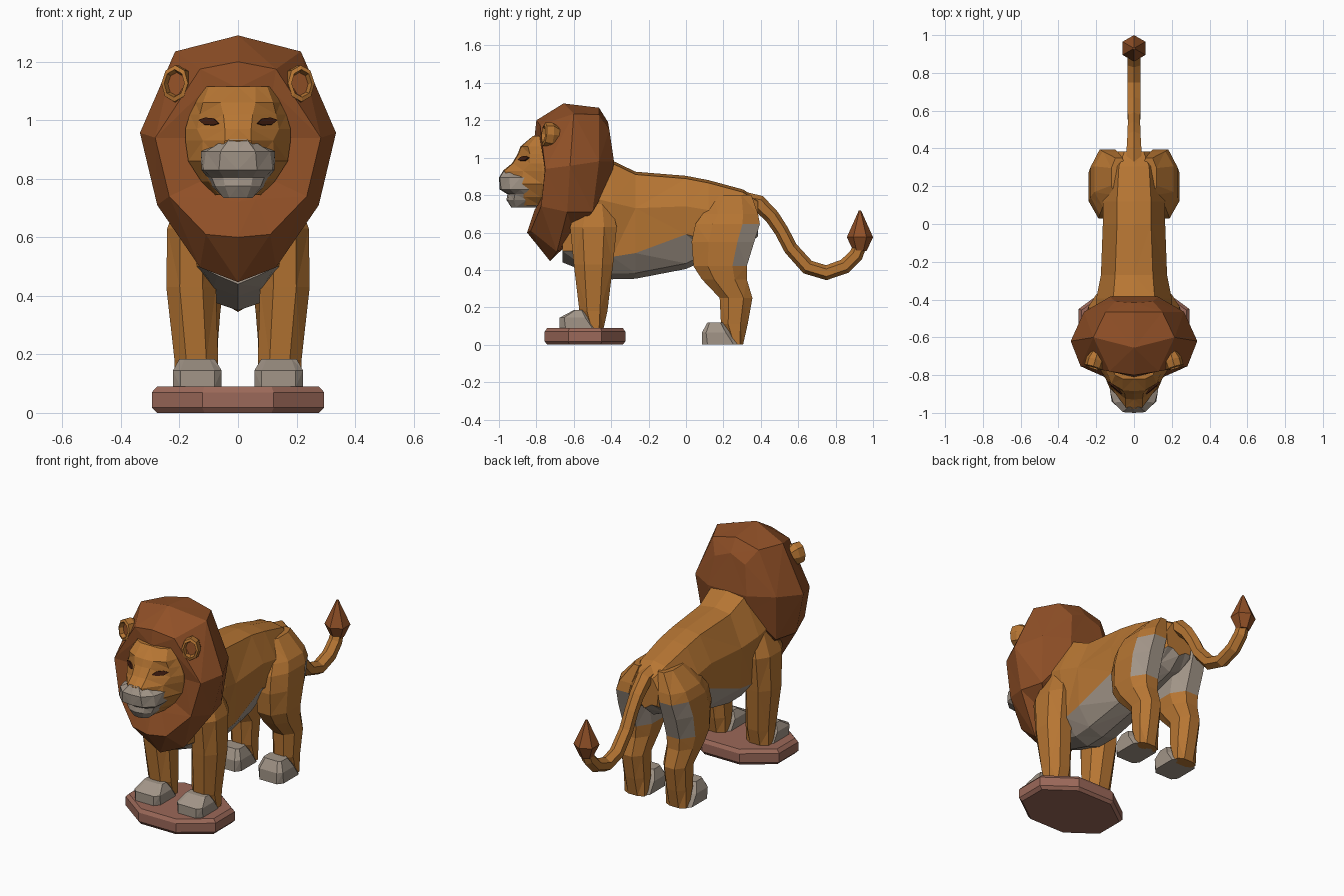
import bpy, bmesh, math
from mathutils import Vector


def material(name, rgb):
    m = bpy.data.materials.new(name)
    m.diffuse_color = (*rgb, 1)
    return m


FUR = material("orange_fur", (0.47, 0.18, 0.033))
MANE = material("brown_mane", (0.28, 0.08, 0.02))
PALE = material("pale_grey_fur", (0.36, 0.30, 0.245))
STONE = material("pink_brown_base", (0.33, 0.14, 0.10))
DARK = material("dark_eye", (0.05, 0.012, 0.005))


def loft(name, rings, mats, rule=None):
    """Skin closed rings; rule(strip, centre, normal) picks the material (caps are strip -1)."""
    bm = bmesh.new()
    rows = [[bm.verts.new(p) for p in r] for r in rings]
    n = len(rows[0])
    faces = []
    for a, b in zip(rows, rows[1:]):
        for j in range(n):
            k = (j + 1) % n
            faces.append((j, bm.faces.new((a[j], a[k], b[k], b[j]))))
    faces += [(-1, bm.faces.new(rows[0])), (-1, bm.faces.new(rows[-1]))]
    bmesh.ops.recalc_face_normals(bm, faces=bm.faces[:])
    bm.normal_update()
    if rule:
        for j, f in faces:
            f.material_index = int(rule(j, f.calc_center_median(), f.normal))
    bmesh.ops.triangulate(bm, faces=bm.faces[:])
    me = bpy.data.meshes.new(name)
    bm.to_mesh(me)
    bm.free()
    for m in mats:
        me.materials.append(m)
    ob = bpy.data.objects.new(name, me)
    bpy.context.collection.objects.link(ob)
    return ob


def sym(half):
    """Close a half ring (x >= 0) with its mirror image."""
    return half + [(-x, y, z) for x, y, z in reversed(half) if x > 0]


def limb(name, side, stations, mats, rule=None, c=0.27):
    """Chamfered box sections (z, x_in, x_out, y_front, y_back) stacked in z."""
    rings = []
    for z, x0, x1, y0, y1 in stations:
        dx, dy = (x1 - x0) * c, (y1 - y0) * c
        pts = [(x0 + dx, y0), (x1 - dx, y0), (x1, y0 + dy), (x1, y1 - dy),
               (x1 - dx, y1), (x0 + dx, y1), (x0, y1 - dy), (x0, y0 + dy)]
        rings.append([(side * x, y, z) for x, y in pts])
    return loft(name, rings, mats, rule)


def tube(name, path, mat, sides=6):
    """Tube along (y, z, radius) points on the middle plane."""
    rings = []
    for i, (y, z, r) in enumerate(path):
        a, b = path[max(i - 1, 0)], path[min(i + 1, len(path) - 1)]
        t = Vector((0, b[0] - a[0], b[1] - a[1])).normalized()
        nrm = Vector((0, -t.z, t.y))
        rings.append([Vector((0, y, z)) + nrm * (r * math.cos(q)) + Vector((r * math.sin(q), 0, 0))
                      for q in (2 * math.pi * k / sides for k in range(sides))])
    return loft(name, rings, [mat])


# Octagonal base under the front paws
loft("base", [[(0.319 * s * math.cos(a), -0.54 + 0.233 * s * math.sin(a), z)
               for a in (math.radians(22.5 + 45 * k) for k in range(8))]
              for z, s in ((0, .94), (.018, 1), (.07, 1), (.09, .94))], [STONE])

# Torso: y, top z, top half width, side (x, z), belly edge (x, z), bottom z
body = [(-.66, 1.0, .08, .15, .80, .13, .50, .44),
        (-.56, 1.0, .10, .20, .80, .15, .50, .40),
        (-.395, .985, .11, .20, .76, .16, .47, .35),
        (-.27, .925, .10, .175, .73, .168, .49, .353),
        (0, .903, .09, .165, .74, .155, .59, .405),
        (.12, .88, .09, .165, .72, .15, .56, .46),
        (.305, .83, .08, .15, .69, .13, .56, .51),
        (.385, .78, .05, .09, .70, .08, .61, .58)]
loft("torso", [sym([(0, y, zt), (wt, y, zt - .015), (w, y, zm), (w2, y, ze),
                    (w2 * .55, y, zb + .03), (0, y, zb)])
               for y, zt, wt, w, zm, w2, ze, zb in body],
     [FUR, PALE], lambda j, c, n: j in (3, 4, 5, 6) or (j < 0 and c.y < 0))

# Mane: half rings from back to face, each from top centre to bottom centre
mane = [[(0, -.417, 1.19), (.10, -.41, 1.15), (.127, -.385, .98), (.12, -.40, .88),
         (.08, -.45, .80), (0, -.45, .75)],
        [(0, -.465, 1.267), (.15, -.465, 1.23), (.265, -.465, .98), (.24, -.50, .71),
         (.12, -.60, .60), (0, -.62, .55)],
        [(0, -.655, 1.29), (.215, -.60, 1.235), (.335, -.62, .957), (.276, -.635, .71),
         (.13, -.69, .497), (0, -.727, .447)],
        [(0, -.80, 1.20), (.13, -.78, 1.175), (.283, -.753, .94), (.235, -.775, .74),
         (.11, -.83, .61), (0, -.85, .60)],
        [(0, -.81, 1.11), (.118, -.78, 1.10), (.185, -.755, .94), (.13, -.77, .79),
         (.06, -.80, .73), (0, -.81, .72)]]
loft("mane", [sym(r) for r in mane], [MANE])

# Face and muzzle: z, then half outline from the nose line outwards (x, y)
face = [(1.115, -.82, .06, -.82, .10, -.80, .118, -.76),
        (1.06, -.885, .06, -.88, .12, -.845, .145, -.78),
        (1.02, -.90, .05, -.895, .13, -.835, .165, -.77),
        (.97, -.93, .045, -.925, .14, -.835, .18, -.77),
        (.93, -.98, .045, -.97, .12, -.87, .18, -.77),
        (.86, -.96, .06, -.95, .125, -.88, .17, -.77),
        (.79, -.93, .06, -.92, .10, -.86, .125, -.78),
        (.745, -.90, .045, -.89, .07, -.85, .08, -.78)]
muzzle = [(.935, -.975, .03, -.97, .045, -.94, .04, -.88),
          (.893, -1.0, .06, -.996, .11, -.945, .127, -.885),
          (.83, -.996, .065, -.988, .118, -.94, .125, -.885),
          (.805, -.955, .05, -.945, .09, -.915, .105, -.86),
          (.775, -.96, .045, -.95, .078, -.92, .09, -.85),
          (.735, -.935, .03, -.93, .05, -.91, .05, -.85)]
for name, table, mat, back in (("face", face, FUR, -.68), ("muzzle", muzzle, PALE, -.80)):
    loft(name, [sym([(0, yc, z), (x1, y1, z), (x2, y2, z), (x3, y3, z), (x3, back, z)])
                for z, yc, x1, y1, x2, y2, x3, y3 in table], [mat])

# Tail and tuft
tube("tail", [(.30, .77, .05), (.39, .755, .045), (.46, .685, .04), (.51, .61, .038),
              (.56, .515, .038), (.65, .415, .04), (.75, .385, .04), (.85, .42, .04),
              (.91, .48, .038), (.93, .53, .035)], FUR)
tube("tail_tuft", [(.93, .50, .035), (.93, .575, .07), (.93, .718, .006)], MANE)

for side, s in (("left", 1), ("right", -1)):
    # Front leg and paw
    limb(side + "_front_leg", s, [(.82, .08, .17, -.55, -.42), (.63, .08, .242, -.62, -.37),
                                  (.43, .075, .245, -.60, -.39), (.18, .068, .217, -.57, -.42),
                                  (.09, .07, .215, -.53, -.44)], [FUR])
    limb(side + "_front_paw", s, [(.088, .056, .222, -.675, -.47), (.145, .056, .222, -.675, -.515),
                                  (.185, .08, .20, -.60, -.55)], [PALE], c=.15)
    # Hind leg with pale back and inside of the thigh, and paw
    limb(side + "_hind_leg", s, [(.80, .04, .12, .15, .35), (.70, .045, .21, .09, .385),
                                 (.645, .05, .23, .05, .395), (.55, .05, .24, .03, .365),
                                 (.42, .05, .235, .04, .325), (.35, .06, .225, .085, .325),
                                 (.25, .068, .21, .18, .355), (.11, .07, .203, .187, .33),
                                 (0, .07, .20, .24, .305)], [FUR, PALE],
         lambda j, c, n: .4 < c.z < .645 and (n.y > .4 or n.x * s < -.8))
    limb(side + "_hind_paw", s, [(0, .058, .218, .085, .285), (.065, .058, .218, .085, .235),
                                 (.12, .08, .195, .115, .195)], [PALE], c=.15)
    # Ear: cupped disc with a brown hollow
    axis = Vector((.3 * s, -1, .1)).normalized()
    wide = axis.cross(Vector((0, 0, 1))).normalized()
    tall = wide.cross(axis)
    centre = Vector((.205 * s, -.72, 1.122))
    ear = [[centre + axis * d + wide * (.05 * k * math.cos(a)) + tall * (.066 * k * math.sin(a))
            for a in (2 * math.pi * i / 8 for i in range(8))]
           for d, k in ((-.05, .6), (.0, 1), (.04, .95), (.045, .72), (.02, .6))]
    loft(side + "_ear", ear, [FUR, MANE], lambda j, c, n: j < 0 and n.y < 0)
    # Eye: thin dark plate
    u, v = Vector((.78 * s, .62, 0)), Vector((0, .3, .95))
    n = Vector((.59 * s, -.74, .23)).normalized()
    eye = [(-.045, -.008), (-.02, -.014), (.02, -.012), (.045, .004), (.015, .013), (-.02, .01)]
    loft(side + "_eye", [[Vector((.098 * s, -.868, .996)) + u * a + v * b + n * d for a, b in eye]
                         for d in (-.004, .005)], [DARK])
